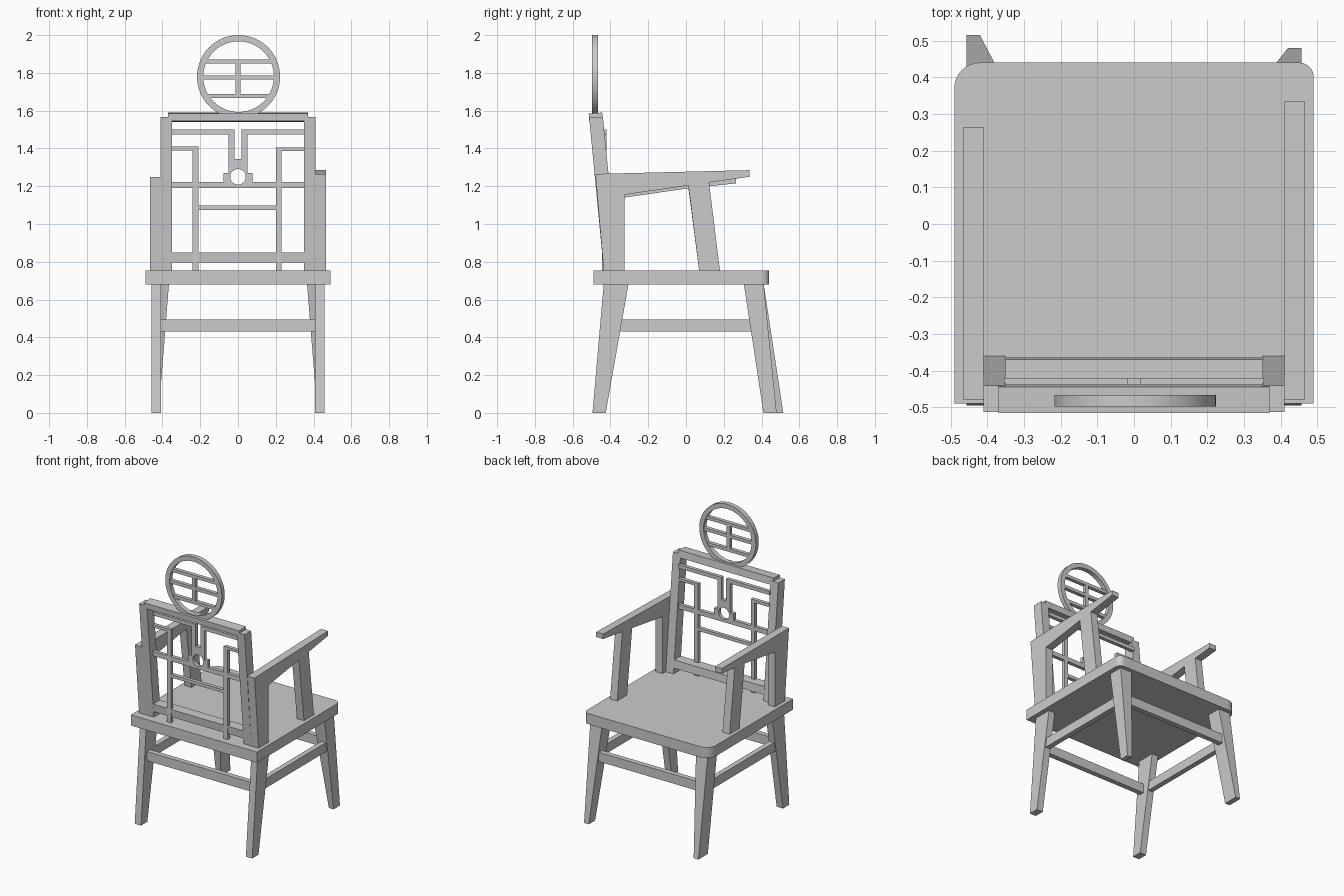
import bpy, bmesh
from math import cos, sin, pi, radians

cube = bpy.data.objects.get("Cube")
if cube:
    bpy.data.objects.remove(cube, do_unlink=True)


def finish(name, bm):
    bmesh.ops.recalc_face_normals(bm, faces=bm.faces)
    mesh = bpy.data.meshes.new(name)
    bm.to_mesh(mesh)
    bm.free()
    obj = bpy.data.objects.new(name, mesh)
    bpy.context.collection.objects.link(obj)
    return obj


def loft(name, lower, upper):
    """Solid between two matching loops of 3D points."""
    bm = bmesh.new()
    a = [bm.verts.new(p) for p in lower]
    b = [bm.verts.new(p) for p in upper]
    bm.faces.new(a)
    bm.faces.new(b)
    for i in range(len(a)):
        j = (i + 1) % len(a)
        bm.faces.new((a[i], a[j], b[j], b[i]))
    return finish(name, bm)


def rect(x, y, z):
    return [(x[0], y[0], z), (x[1], y[0], z), (x[1], y[1], z), (x[0], y[1], z)]


def box(name, x, y, z):
    return loft(name, rect(x, y, z[0]), rect(x, y, z[1]))


def side_prism(name, outline, x):
    """Side outline of (y, z) points, extruded across x."""
    return loft(name, [(x[0], *p) for p in outline], [(x[1], *p) for p in outline])


def circle(cx, cz, r, n=64):
    return [(cx + r * cos(2 * pi * i / n), cz + r * sin(2 * pi * i / n)) for i in range(n)]


def plate(name, loops, y):
    """Upright pierced plate: the first loop is the outline, the rest are holes."""
    curve = bpy.data.curves.new(name, 'CURVE')
    curve.dimensions = '2D'
    curve.fill_mode = 'BOTH'
    curve.extrude = (y[1] - y[0]) / 2
    for loop in loops:
        spline = curve.splines.new('POLY')
        spline.points.add(len(loop) - 1)
        for point, (px, pz) in zip(spline.points, loop):
            point.co = (px, pz, 0, 1)
        spline.use_cyclic_u = True
    obj = bpy.data.objects.new(name, curve)
    bpy.context.collection.objects.link(obj)
    obj.location.y = sum(y) / 2
    obj.rotation_euler.x = pi / 2
    bpy.ops.object.select_all(action='DESELECT')
    obj.select_set(True)
    bpy.context.view_layer.objects.active = obj
    bpy.ops.object.convert(target='MESH')
    bpy.ops.object.shade_smooth_by_angle(angle=radians(30))
    return obj


# Seat with two rounded corners of different radius
def corner(cx, cy, r, start, n=8):
    return [(cx + r * cos(start + pi / 2 * i / n), cy + r * sin(start + pi / 2 * i / n))
            for i in range(n + 1)]


outline = [(-0.49, -0.49), (0.49, -0.49)]
outline += corner(0.45, 0.40, 0.04, 0) + corner(-0.42, 0.37, 0.07, pi / 2)
loft("seat", [(x, y, 0.68) for x, y in outline], [(x, y, 0.755) for x, y in outline])

# Legs, side stretchers and arms
ARM_END = {"left": 0.335, "right": 0.265}
ARM_TOP = {"left": 1.285, "right": 1.25}
ARM_BACK = {"left": 1.265, "right": 1.25}
FOOT_END = {"left": 0.48, "right": 0.515}
for side, s in (("left", 1), ("right", -1)):
    outer, inner = s * 0.457, s * 0.408
    loft("back_leg_" + side,
         rect((inner, outer), (-0.495, -0.425), 0),
         rect((inner, outer), (-0.435, -0.303), 0.69))
    loft("front_leg_" + side,
         rect((s * 0.42, outer), (0.41, FOOT_END[side]), 0),
         rect((s * 0.365, outer), (0.305, 0.41), 0.69))
    box("side_stretcher_" + side, (s * 0.412, s * 0.448), (-0.36, 0.38), (0.43, 0.495))

    # Arm and its rear upright as one outline
    end, top, back = ARM_END[side], ARM_TOP[side], ARM_BACK[side]
    under = back - 0.11
    arm_x = (s * 0.41, s * 0.465)
    side_prism("arm_" + side,
               [(-0.435, 0.75), (-0.325, 0.75), (-0.325, under), (0.02, under + 0.05),
                (end, top - 0.035), (end, top), (-0.48, back)], arm_x)
    side_prism("arm_support_" + side,
               [(0.07, 0.75), (0.18, 0.75), (0.12, under + 0.08), (0.01, under + 0.07)], arm_x)

    # Leaning upright of the backrest
    loft("back_post_" + side,
         rect((s * 0.35, s * 0.41), (-0.435, -0.36), 0.75),
         rect((s * 0.35, s * 0.41), (-0.513, -0.44), 1.567))

for name, y in (("back_stretcher", -0.41), ("front_stretcher", 0.405)):
    box(name, (-0.43, 0.43), (y - 0.018, y + 0.018), (0.43, 0.495))

# Backrest rails
side_prism("top_rail", [(-0.512, 1.545), (-0.438, 1.54), (-0.444, 1.59), (-0.515, 1.585)],
           (-0.37, 0.37))
side_prism("bottom_rail", [(-0.439, 0.795), (-0.364, 0.795), (-0.369, 0.85), (-0.444, 0.85)],
           (-0.355, 0.355))

# Upright lattice
LATTICE_Y = (-0.445, -0.42)
lattice = {
    "lattice_post_right": ((-0.24, -0.21), (0.755, 1.41)),
    "lattice_post_left": ((0.2, 0.23), (0.755, 1.405)),
    "lattice_arm_right": ((-0.355, -0.21), (1.39, 1.41)),
    "lattice_arm_left": ((0.2, 0.355), (1.387, 1.405)),
    "lattice_top_right": ((-0.355, -0.03), (1.475, 1.5)),
    "lattice_top_left": ((0.03, 0.355), (1.475, 1.5)),
    "lattice_middle_right": ((-0.355, -0.07), (1.19, 1.222)),
    "lattice_middle_left": ((0.07, 0.355), (1.19, 1.222)),
    "lattice_lower_bar": ((-0.21, 0.2), (1.075, 1.097)),
}
for name, (x, z) in lattice.items():
    box(name, x, LATTICE_Y, z)

# Forked centre piece with a round hole
half = [(0.077, 1.19), (0.077, 1.27), (0.05, 1.27), (0.05, 1.5), (0.018, 1.5), (0.018, 1.345)]
fork = half + [(-x, z) for x, z in reversed(half)]
plate("lattice_centre", [fork, circle(0, 1.25, 0.041, 32)], LATTICE_Y)

# Round crest with inner bars
CREST_Y = (-0.498, -0.466)
plate("crest_ring", [circle(0.003, 1.78, 0.22), circle(0.003, 1.78, 0.187)], CREST_Y)
for name, z, w in (("upper", 1.86, 0.175), ("middle", 1.776, 0.195), ("lower", 1.678, 0.17)):
    box("crest_bar_" + name, (-w, w), (-0.495, -0.469), (z - 0.011, z + 0.011))
box("crest_upright", (-0.012, 0.012), (-0.495, -0.469), (1.68, 1.86))
